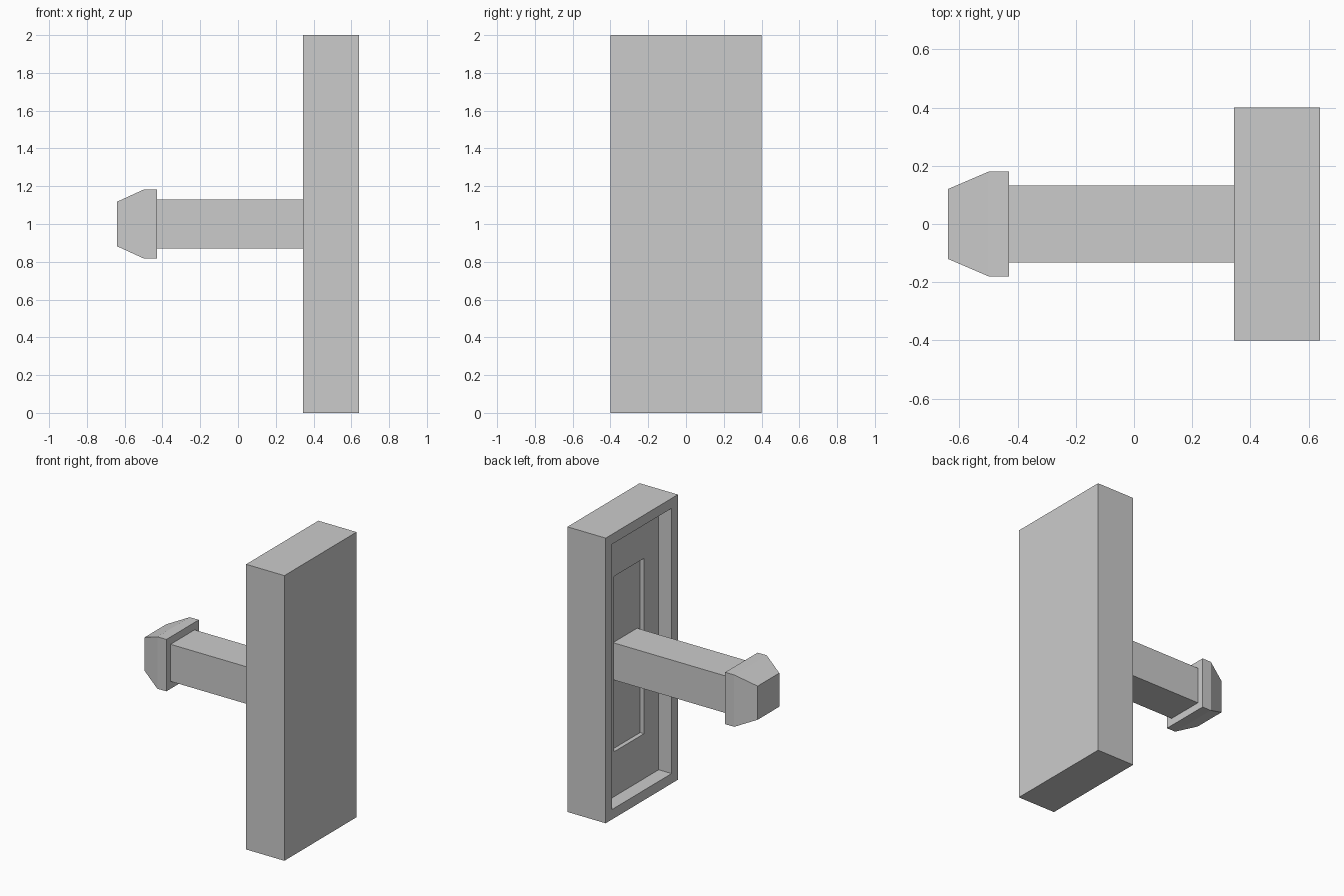
import bpy
import bmesh
from mathutils import Vector

cube = bpy.data.objects.get("Cube")
if cube:
    bpy.data.objects.remove(cube, do_unlink=True)

grey = bpy.data.materials.new("light grey")
grey.use_nodes = True
colour = (0.6, 0.6, 0.6, 1)
grey.diffuse_color = colour
grey.node_tree.nodes["Principled BSDF"].inputs["Base Color"].default_value = colour

MID = 1.0  # height of the arm axis


def add_rings(name, rings):
    """Skin rectangles stacked along x, each (x, half width, half height), and cap both ends."""
    bm = bmesh.new()
    loops = []
    for x, hy, hz in rings:
        corners = ((-hy, -hz), (hy, -hz), (hy, hz), (-hy, hz))
        loops.append([bm.verts.new(Vector((x, y, MID + z))) for y, z in corners])
    for a, b in zip(loops, loops[1:]):
        for i in range(4):
            j = (i + 1) % 4
            bm.faces.new((a[i], a[j], b[j], b[i]))
    bm.faces.new(loops[0])
    bm.faces.new(loops[-1])
    bmesh.ops.recalc_face_normals(bm, faces=bm.faces)
    mesh = bpy.data.meshes.new(name)
    bm.to_mesh(mesh)
    bm.free()
    mesh.materials.append(grey)
    obj = bpy.data.objects.new(name, mesh)
    bpy.context.collection.objects.link(obj)
    return obj


FRONT, BACK = 0.343, 0.64
PANEL, FLOOR = FRONT + 0.1, FRONT + 0.13

# Upright slab with a framed, two-step recess on its inner side
add_rings("stepped_plate", [
    (BACK, 0.4, 1.0),
    (FRONT, 0.4, 1.0),
    (FRONT, 0.33, 0.93),
    (PANEL, 0.33, 0.93),
    (PANEL, 0.167, 0.615),
    (FLOOR, 0.167, 0.615),
])

# Square arm from the recess floor to the head
add_rings("arm", [(-0.43, 0.133, 0.13), (FLOOR, 0.133, 0.13)])

# Square head tapering to a blunt end
add_rings("tapered_head", [(-0.43, 0.18, 0.182), (-0.5, 0.18, 0.182), (-0.64, 0.12, 0.118)])
